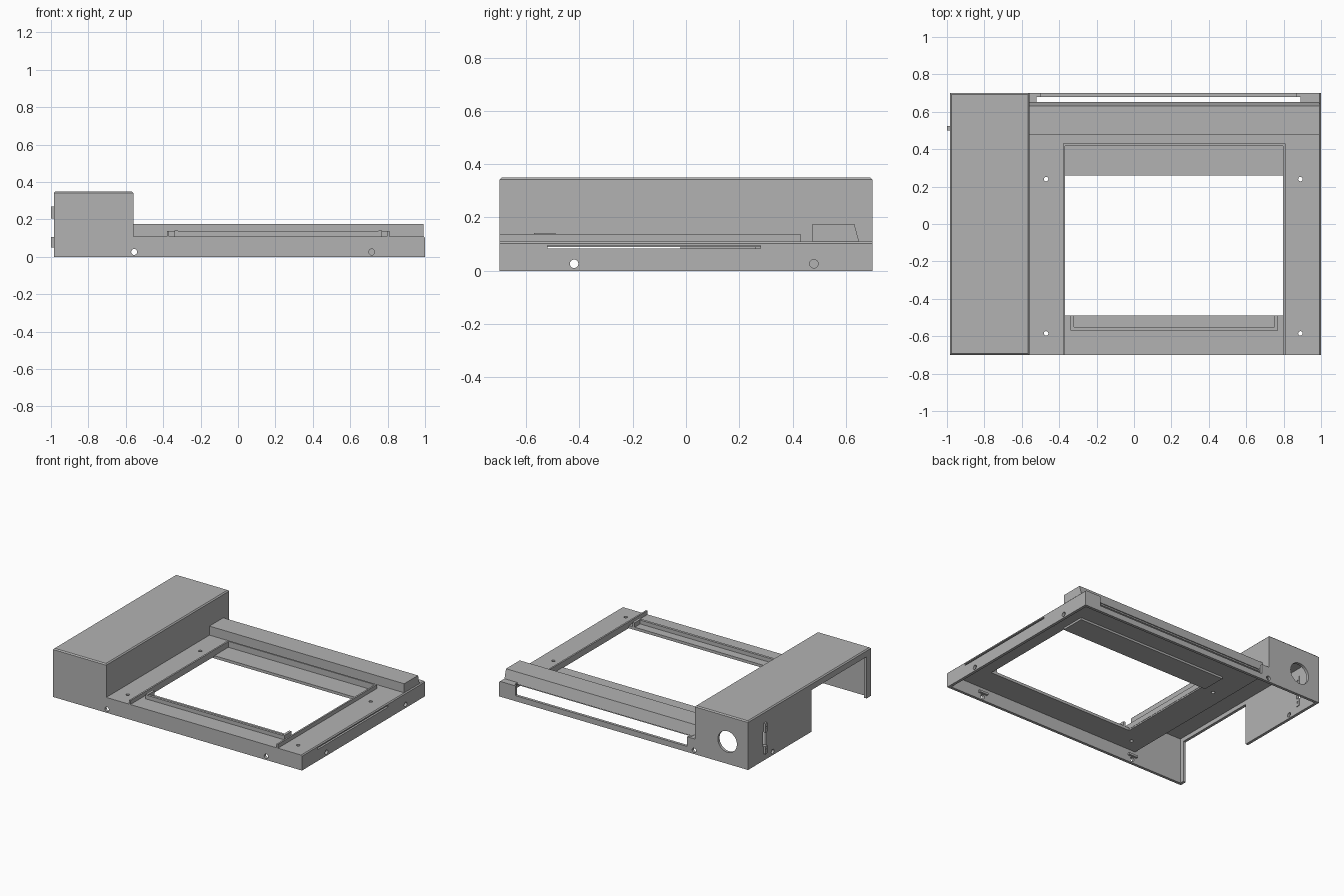
import bpy, bmesh, math
from mathutils import Matrix, Vector

cube = bpy.data.objects.get("Cube")
if cube:
    bpy.data.objects.remove(cube)

grey = bpy.data.materials.new("plain grey")
grey.use_nodes = True
COLOUR = (0.45, 0.45, 0.45, 1)
grey.diffuse_color = COLOUR
grey.node_tree.nodes["Principled BSDF"].inputs["Base Color"].default_value = COLOUR


def finish(name, bm):
    bmesh.ops.recalc_face_normals(bm, faces=bm.faces)
    mesh = bpy.data.meshes.new(name)
    bm.to_mesh(mesh)
    bm.free()
    mesh.materials.append(grey)
    obj = bpy.data.objects.new(name, mesh)
    bpy.context.collection.objects.link(obj)
    return obj


def box(name, lo, hi, bevel=0, rule=None):
    bm = bmesh.new()
    bmesh.ops.create_cube(bm, size=1)
    lo, hi = Vector(lo), Vector(hi)
    for v in bm.verts:
        v.co = Vector(lo[i] + (v.co[i] + 0.5) * (hi[i] - lo[i]) for i in range(3))
    if bevel:
        edges = [e for e in bm.edges if all(rule(v.co) for v in e.verts)]
        bmesh.ops.bevel(bm, geom=edges, offset=bevel, segments=1, affect='EDGES')
    return finish(name, bm)


def rod(name, centre, axis, radius, length=0.08, sides=24):
    bm = bmesh.new()
    turn = Vector(axis).to_track_quat('Z', 'Y').to_matrix().to_4x4()
    bmesh.ops.create_cone(bm, cap_ends=True, segments=sides, radius1=radius,
                          radius2=radius, depth=length,
                          matrix=Matrix.Translation(centre) @ turn)
    return finish(name, bm)


def cut(target, cutters):
    # Apply each cut, then remove its cutter
    for cutter in cutters:
        cutter.hide_render = True
        mod = target.modifiers.new("cut", 'BOOLEAN')
        mod.operation, mod.solver, mod.object = 'DIFFERENCE', 'EXACT', cutter
        bpy.context.view_layer.update()
        graph = bpy.context.evaluated_depsgraph_get()
        target.data = bpy.data.meshes.new_from_object(target.evaluated_get(graph))
        target.modifiers.clear()
        bpy.data.objects.remove(cutter)


def hole_box(lo, hi):
    return box("cutter", lo, hi)


X, Y, Z = (1, 0, 0), (0, 1, 0), (0, 0, 1)
LEFT, STEP, RIGHT, END = -0.985, -0.56, 1.0, 0.7
WALL, DECK, TALL = 0.02, 0.11, 0.35
IN = END - WALL
SCREW_Z = 0.026


def joint_holes():
    return [rod("cutter", (STEP + 0.005, s * END, SCREW_Z), Y, 0.016) for s in (-1, 1)]


# Tall side cover, hollow and open underneath
cover = box("tall_cover", (LEFT, -END, 0), (STEP, END, TALL), 0.008,
            lambda c: c.z > 0.3)
cut(cover, [
    hole_box((LEFT + WALL, -IN, -0.1), (STEP - WALL, IN, TALL - WALL)),
    hole_box((STEP - 0.05, -IN, -0.1), (STEP + 0.05, IN, DECK - WALL)),
    hole_box((-1.1, -0.65, -0.1), (-0.9, -0.02, 0.3)),
    rod("cutter", (-0.82, END, 0.16), Y, 0.076, 0.1, 40),
    hole_box((-1.1, 0.495, 0.1), (-0.9, 0.53, 0.21)),
    rod("cutter", (LEFT, 0.42, SCREW_Z), X, 0.016),
] + joint_holes())

# Port mounts on the cover's outer wall
for i, (low, high) in enumerate([(0.05, 0.105), (0.205, 0.27)]):
    mount = box(f"port_mount_{i}", (-1, 0.5, low), (-0.96, 0.525, high))
    mid = (low + high) / 2
    cut(mount, [rod("cutter", (-1, 0.5125, mid), X, 0.007)])

# Low base: deck, walls, window and rear slot
base = box("base_frame", (STEP, -END, 0), (RIGHT, END, DECK), 0.007,
           lambda c: c.x > 0.9 and c.z > 0.1)
cut(base, [
    hole_box((STEP - 0.1, -IN, -0.1), (RIGHT - WALL, IN, DECK - WALL)),
    hole_box((-0.37, -0.49, -0.1), (0.8, 0.42, 0.3)),
    hole_box((-0.52, 0.645, -0.1), (0.89, IN, 0.3)),
    hole_box((-0.5, 0.66, 0.04), (0.87, 0.8, 0.3)),
    hole_box((0.95, -0.52, 0.083), (1.1, 0.28, 0.095)),
    rod("cutter", (0.715, -END, SCREW_Z), Y, 0.016),
] + joint_holes()
    + [rod("cutter", (RIGHT, y, SCREW_Z), X, 0.016) for y in (-0.42, 0.48)]
    + [rod("cutter", (x, y, DECK), Z, 0.012) for x in (-0.47, 0.89) for y in (-0.585, 0.24)])

# Recessed shelf behind the window
box("window_shelf", (-0.385, 0.26, 0.075), (0.815, 0.435, 0.095))

# Thin raised rim around the window
box("rim_right_side", (-0.38, -END, 0.1), (-0.368, 0.43, 0.138))
box("rim_left_side", (0.797, -END, 0.1), (0.809, 0.43, 0.138))
box("rim_back", (-0.38, 0.418, 0.09), (0.809, 0.43, 0.138))
box("front_rail", (-0.34, -0.57, 0.1), (0.77, -0.552, 0.138))
for name, x in (("right", -0.34), ("left", 0.752)):
    box(f"front_rail_end_{name}", (x, -0.57, 0.1), (x + 0.018, -0.49, 0.142))

# Rear raised bar with a sloped back
profile = [(0.475, 0.1), (0.475, 0.175), (0.632, 0.175), (0.652, 0.1)]
bm = bmesh.new()
face = bm.faces.new([bm.verts.new((STEP - 0.01, y, z)) for y, z in profile])
side = bmesh.ops.extrude_face_region(bm, geom=[face])["geom"]
for v in side:
    if isinstance(v, bmesh.types.BMVert):
        v.co.x = 0.993
finish("rear_bar", bm)

# Small clips inside the walls beside the screw holes
for i, x in enumerate((STEP + 0.005, 0.715)):
    box(f"front_clip_{i}", (x - 0.035, -IN - 0.005, 0.045), (x + 0.035, -IN + 0.015, 0.06))
for i, y in enumerate((-0.42, 0.48)):
    box(f"side_clip_{i}", (RIGHT - 0.035, y - 0.035, 0.045), (RIGHT - 0.015, y + 0.035, 0.06))
